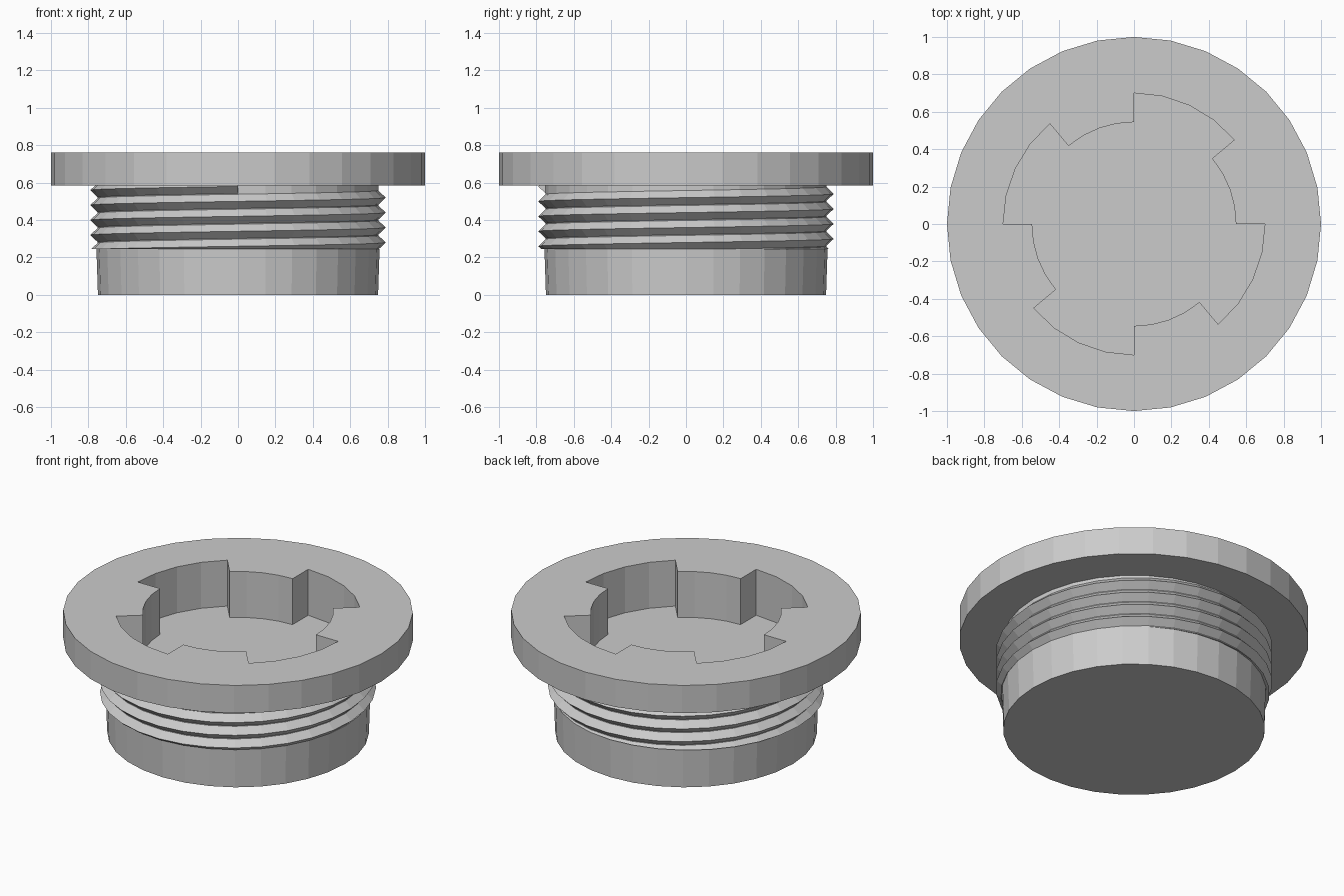
import bpy, bmesh
from math import sin, cos, pi, radians
from mathutils import Vector

SIDES = 32

cube = bpy.data.objects.get("Cube")
if cube:
    bpy.data.objects.remove(cube, do_unlink=True)

grey = bpy.data.materials.new("plain grey")
grey.use_nodes = True
grey.diffuse_color = (0.6, 0.6, 0.6, 1)
grey.node_tree.nodes["Principled BSDF"].inputs["Base Color"].default_value = (0.6, 0.6, 0.6, 1)


def polar(r, a, z):
    return Vector((r * cos(a), r * sin(a), z))


def finish(name, bm):
    bmesh.ops.recalc_face_normals(bm, faces=bm.faces[:])
    mesh = bpy.data.meshes.new(name)
    bm.to_mesh(mesh)
    bm.free()
    mesh.materials.append(grey)
    obj = bpy.data.objects.new(name, mesh)
    bpy.context.scene.collection.objects.link(obj)
    return obj


def loft(name, rings, clip_z=None):
    """Skin a list of closed rings, cap both ends, optionally cut flat below clip_z."""
    bm = bmesh.new()
    loops = [[bm.verts.new(p) for p in ring] for ring in rings]
    n = len(loops[0])
    for lo, hi in zip(loops, loops[1:]):
        for i in range(n):
            j = (i + 1) % n
            bm.faces.new((lo[i], lo[j], hi[j], hi[i]))
    bm.faces.new(loops[0])
    bm.faces.new(loops[-1])
    if clip_z is not None:
        geom = bm.verts[:] + bm.edges[:] + bm.faces[:]
        bmesh.ops.bisect_plane(bm, geom=geom, plane_co=(0, 0, clip_z),
                               plane_no=(0, 0, 1), clear_inner=True)
        bmesh.ops.holes_fill(bm, edges=[e for e in bm.edges if e.is_boundary], sides=0)
    return finish(name, bm)


# Plug body: tapered lead-in, threaded core and wide flange
profile = [(0.749, 0), (0.757, 0.245), (0.75, 0.245), (0.75, 0.585), (1, 0.585), (1, 0.76)]
body = loft("plug_body", [[polar(r, 2 * pi * i / SIDES, z) for i in range(SIDES)]
                          for r, z in profile])

# Key socket: four wide slots alternating with four narrower arcs
outline = []
for k in range(4):
    for radius, start, end in ((0.545, 0, 40), (0.70, 40, 90)):
        for s in range(5):
            outline.append((radius, radians(90 * k + start + (end - start) * s / 4)))
cutter = loft("socket_cutter", [[polar(r, a, z) for r, a in outline] for z in (0.47, 0.9)])
cutter.hide_render = True

socket = body.modifiers.new("socket", "BOOLEAN")
socket.operation = "DIFFERENCE"
socket.solver = "EXACT"
socket.object = cutter
bpy.context.view_layer.objects.active = body
bpy.ops.object.modifier_apply(modifier=socket.name)
bpy.data.objects.remove(cutter, do_unlink=True)

# Right-handed V thread, ending under the flange at the front
PITCH, HALF, TOP = 0.08, 0.038, 0.58
steps = int(SIDES * 4.75)
rings = []
for i in range(steps + 1):
    back = steps - i
    a = -pi / 2 - 2 * pi * back / SIDES
    z = TOP - PITCH * back / SIDES
    rings.append([polar(0.73, a, z - HALF), polar(0.75, a, z - HALF), polar(0.79, a, z),
                  polar(0.75, a, z + HALF), polar(0.73, a, z + HALF)])
loft("screw_thread", rings, clip_z=0.245)
